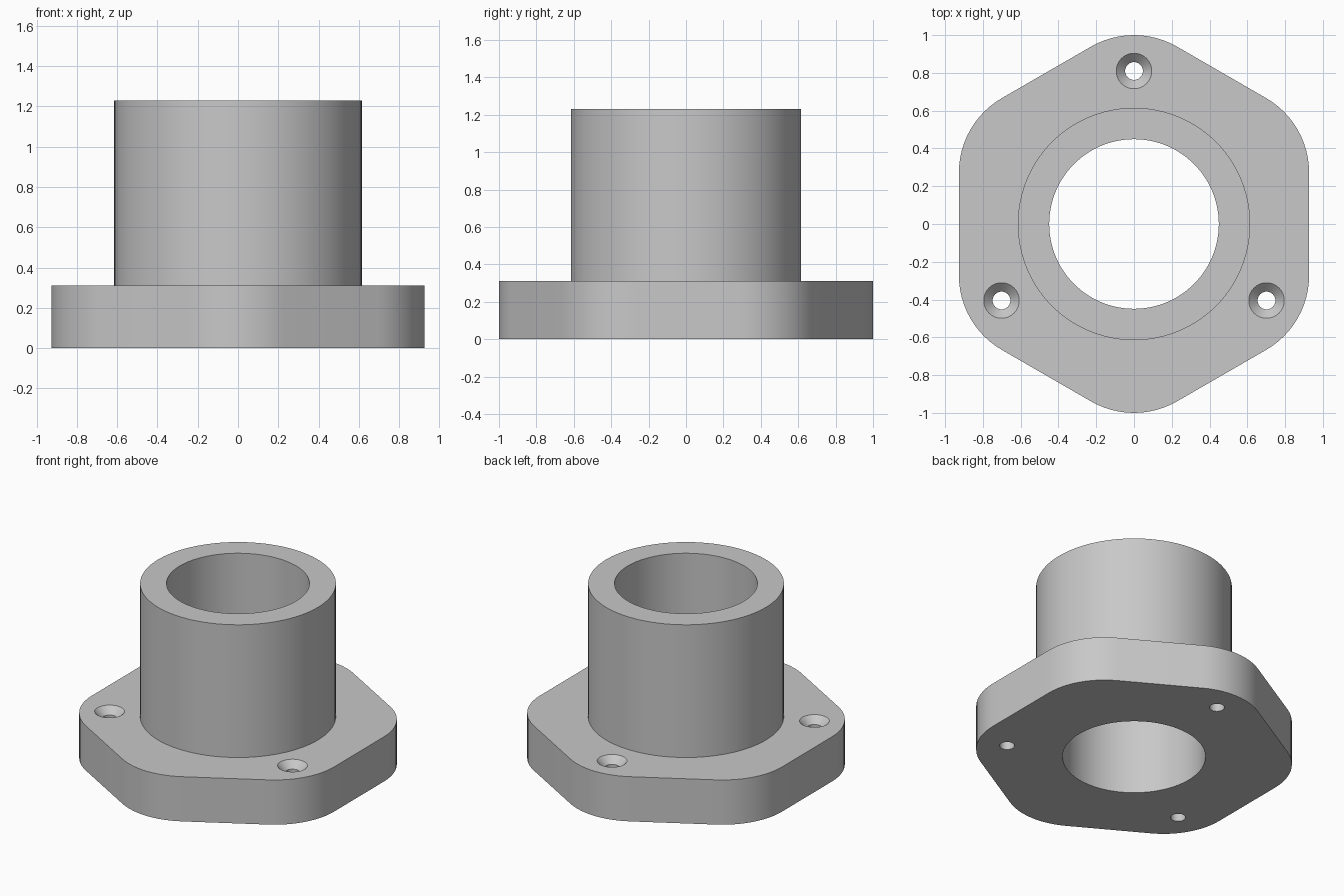
import bpy, bmesh, math

if "Cube" in bpy.data.objects:
    bpy.data.objects.remove(bpy.data.objects["Cube"])

# Main dimensions
FLANGE_H, TOTAL_H = 0.31, 1.23
APOTHEM, CORNER_R = 0.927, 0.455
SLEEVE_R, BORE_R = 0.615, 0.449
BOLT_CIRCLE, HOLE_R, SINK_R = 0.81, 0.047, 0.094

grey = bpy.data.materials.new("light_grey")
grey.diffuse_color = (0.58, 0.58, 0.58, 1)
grey.use_nodes = True
grey.node_tree.nodes["Principled BSDF"].inputs["Base Color"].default_value = grey.diffuse_color


def to_object(name, bm):
    bmesh.ops.recalc_face_normals(bm, faces=bm.faces)
    mesh = bpy.data.meshes.new(name)
    bm.to_mesh(mesh)
    bm.free()
    mesh.materials.append(grey)
    obj = bpy.data.objects.new(name, mesh)
    bpy.context.collection.objects.link(obj)
    return obj


def stack(name, rings):
    """Closed solid skinned through rings of equal point count."""
    bm = bmesh.new()
    loops = [[bm.verts.new(p) for p in ring] for ring in rings]
    n = len(loops[0])
    for a, b in zip(loops, loops[1:]):
        for i in range(n):
            j = (i + 1) % n
            bm.faces.new((a[i], a[j], b[j], b[i]))
    bm.faces.new(loops[0][::-1])
    bm.faces.new(loops[-1])
    return to_object(name, bm)


def ring(r, z, n, x=0, y=0):
    return [(x + r * math.cos(2 * math.pi * i / n),
             y + r * math.sin(2 * math.pi * i / n), z) for i in range(n)]


def boolean(target, tool, operation):
    mod = target.modifiers.new(operation.lower(), 'BOOLEAN')
    mod.operation, mod.object, mod.solver = operation, tool, 'EXACT'
    bpy.context.view_layer.objects.active = target
    bpy.ops.object.modifier_apply(modifier=mod.name)
    bpy.data.objects.remove(tool)


# Flange: hexagon with rounded corners, one corner pointing to +y
centre_dist = (APOTHEM - CORNER_R) / math.cos(math.pi / 6)
outline = []
for k in range(6):
    mid = math.radians(30 + 60 * k)
    for s in range(13):
        a = mid + math.radians(-30 + 5 * s)
        outline.append((centre_dist * math.cos(mid) + CORNER_R * math.cos(a),
                        centre_dist * math.sin(mid) + CORNER_R * math.sin(a)))
body = stack("flanged_sleeve", [[(x, y, z) for x, y in outline] for z in (0, FLANGE_H)])

# Sleeve standing on the flange
sleeve = stack("sleeve", [ring(SLEEVE_R, z, 96) for z in (0.1, TOTAL_H)])
boolean(body, sleeve, 'UNION')

# Through bore
bore = stack("bore_cutter", [ring(BORE_R, z, 96) for z in (-0.2, TOTAL_H + 0.2)])
boolean(body, bore, 'DIFFERENCE')

# Three countersunk screw holes
for deg in (90, 210, 330):
    x = BOLT_CIRCLE * math.cos(math.radians(deg))
    y = BOLT_CIRCLE * math.sin(math.radians(deg))
    profile = [(HOLE_R, -0.1), (HOLE_R, FLANGE_H - (SINK_R - HOLE_R)),
               (SINK_R, FLANGE_H), (SINK_R, FLANGE_H + 0.1)]
    hole = stack("hole_cutter", [ring(r, z, 40, x, y) for r, z in profile])
    boolean(body, hole, 'DIFFERENCE')

# Smooth curved walls, keep rims sharp
bpy.ops.object.select_all(action='DESELECT')
body.select_set(True)
bpy.context.view_layer.objects.active = body
bpy.ops.object.shade_smooth_by_angle(angle=math.radians(30))
